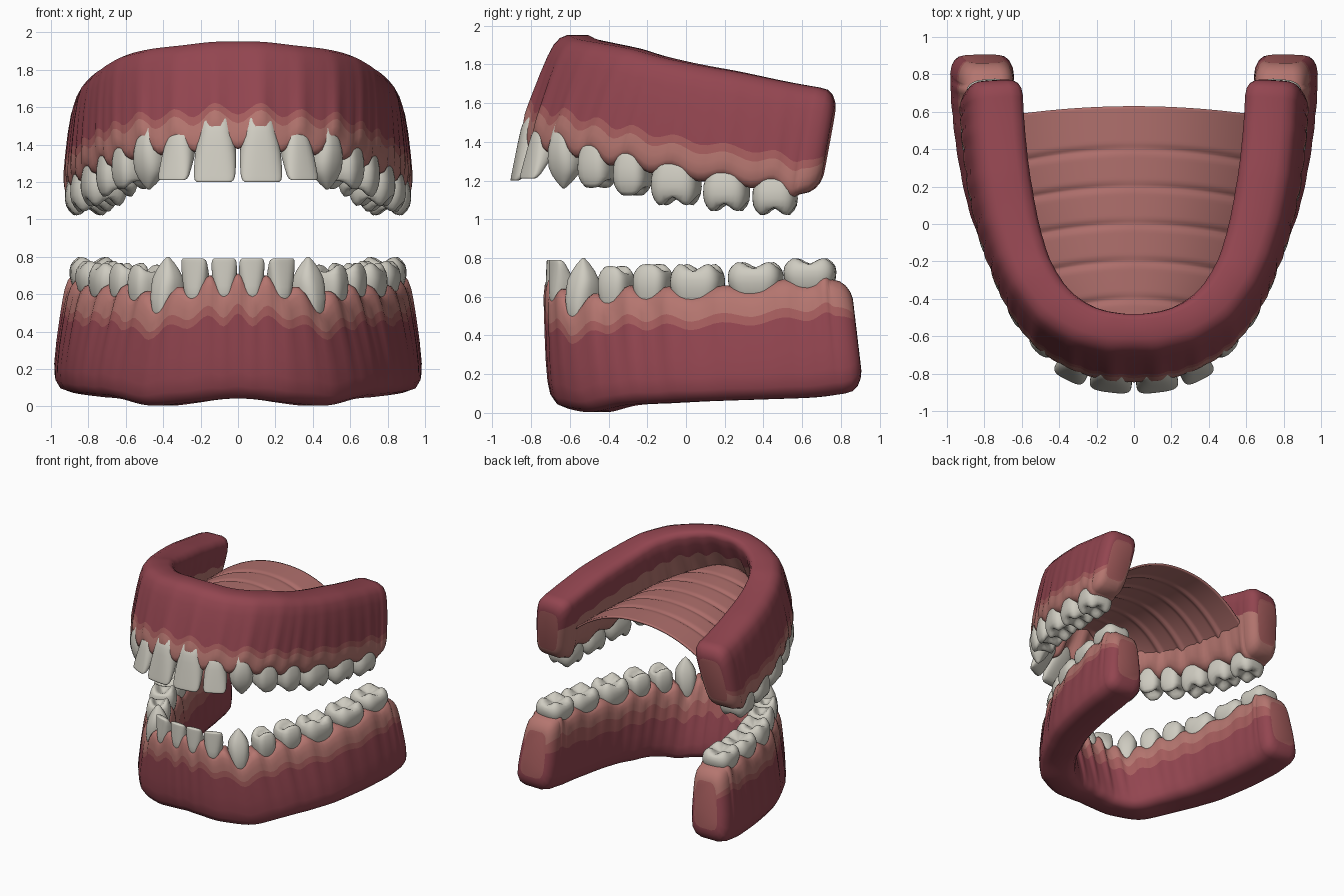
import bpy, math
from mathutils import Vector

if "Cube" in bpy.data.objects:
    bpy.data.objects.remove(bpy.data.objects["Cube"])

def material(name, rgb):
    m = bpy.data.materials.new(name)
    m.diffuse_color = (*rgb, 1)
    m.use_nodes = True
    m.node_tree.nodes["Principled BSDF"].inputs["Base Color"].default_value = m.diffuse_color
    return m

PINK = material("pink_gum", (0.46, 0.18, 0.16))
MID = material("mid_gum", (0.38, 0.11, 0.11))
RED = material("deep_gum", (0.29, 0.06, 0.08))
PALATE = material("palate_pink", (0.43, 0.16, 0.15))
ENAMEL = material("enamel", (0.62, 0.60, 0.53))

def make(name, verts, faces, mats, index=None):
    me = bpy.data.meshes.new(name)
    me.from_pydata(verts, [], faces)
    for m in mats:
        me.materials.append(m)
    for i, p in enumerate(me.polygons):
        p.use_smooth = True
        if index:
            p.material_index = index[i]
    ob = bpy.data.objects.new(name, me)
    bpy.context.collection.objects.link(ob)
    # consistent outward normals
    import bmesh
    bm = bmesh.new()
    bm.from_mesh(me)
    bmesh.ops.recalc_face_normals(bm, faces=bm.faces)
    bm.to_mesh(me)
    bm.free()
    return ob

def loft(rings):
    """Quads between closed rings, with both ends capped."""
    n = len(rings[0])
    verts = [v for r in rings for v in r]
    faces = [(a * n + i, a * n + (i + 1) % n, (a + 1) * n + (i + 1) % n, (a + 1) * n + i)
             for a in range(len(rings) - 1) for i in range(n)]
    last = (len(rings) - 1) * n
    return verts, faces + [tuple(range(n))[::-1], tuple(range(last, last + n))]

# One row per tooth, midline to back: x, y, tip z, neck z, width, depth, kind, gum base x, y, z
# kinds: 0 incisor, 1 canine, 2 premolar, 3 molar; the last row only ends the gum
UPPER = [
    (.115, -.78, 1.20, 1.47, .225, .14, 0, .11, -.555, 1.95),
    (.305, -.725, 1.21, 1.43, .18, .14, 0, .28, -.51, 1.93),
    (.455, -.61, 1.16, 1.42, .18, .18, 1, .43, -.41, 1.91),
    (.565, -.455, 1.16, 1.36, .18, .20, 2, .54, -.26, 1.88),
    (.645, -.275, 1.12, 1.32, .18, .21, 2, .60, -.12, 1.84),
    (.715, -.05, 1.07, 1.265, .25, .23, 3, .65, .06, 1.80),
    (.77, .21, 1.04, 1.22, .235, .24, 3, .69, .28, 1.76),
    (.80, .46, 1.02, 1.19, .23, .24, 3, .715, .52, 1.71),
    (.81, .59, 1.00, 1.13, 0, .24, 3, .725, .69, 1.68)]
LOWER = [
    (.072, -.66, .79, .61, .135, .13, 0, .07, -.565, .04),
    (.222, -.635, .79, .60, .145, .14, 0, .24, -.54, .02),
    (.375, -.53, .80, .52, .16, .18, 1, .42, -.44, .005),
    (.49, -.36, .76, .58, .165, .18, 2, .56, -.28, .04),
    (.58, -.17, .77, .60, .185, .20, 2, .65, -.10, .05),
    (.67, .06, .77, .60, .27, .23, 3, .73, .10, .06),
    (.74, .36, .78, .63, .28, .24, 3, .79, .40, .07),
    (.775, .64, .80, .66, .27, .24, 3, .82, .66, .08),
    (.78, .75, .80, .69, 0, .24, 3, .825, .82, .10)]

def both_sides(rows):
    left = [(-r[0],) + r[1:7] + (-r[7],) + r[8:] for r in reversed(rows)]
    return left + rows

def sample(rows, u):
    """Catmull-Rom interpolation of whole rows."""
    i = min(int(u), len(rows) - 2)
    t = u - i
    g = lambda k: rows[max(0, min(len(rows) - 1, k))]
    return [.5 * (2 * b + (c - a) * t + (2 * a - 5 * b + 4 * c - d) * t * t + (3 * b - a - 3 * c + d) * t ** 3)
            for a, b, c, d in zip(g(i - 1), g(i), g(i + 1), g(i + 2))]

def frame(rows, u):
    a, b = sample(rows, max(0, u - .3)), sample(rows, min(len(rows) - 1, u + .3))
    t = Vector((b[0] - a[0], b[1] - a[1], 0)).normalized()
    return t, Vector((t.y, -t.x, 0))

# Gum section: (height 0 = tooth edge to 1 = base, half width factor)
SIDE = [(0, .6), (.025, .86), (.08, 1), (.16, 1.05), (.24, 1.08), (.32, 1.1), (.42, 1.12),
        (.6, 1.14), (.78, 1.12), (.9, 1.04), (.97, .85), (1, .5)]
SECTION = [(h, n) for h, n in SIDE] + [(h, -n) for h, n in reversed(SIDE)]

def gum(name, table, front_w, back_w, pink_inside):
    rows = both_sides(table)
    end = len(rows) - 1
    rings = []
    steps = 8 * end
    for k in range(steps + 1):
        u = k / 8
        r = sample(rows, u)
        t, n = frame(rows, u)
        back = min(1, abs(u - end / 2) / 6)
        base_w = front_w + (back_w - front_w) * back
        wave = (1 - math.cos(2 * math.pi * u)) / 2      # 0 at a tooth, 1 between teeth
        sgn = 1 if r[2] > r[3] else -1
        edge_z = r[3] + sgn * wave * (.10 - .055 * back)
        ring = []
        for h, f in SECTION:
            c = Vector((r[0], r[1], edge_z)).lerp(Vector((r[7], r[8], r[9])), h)
            half = (r[5] + (base_w - r[5]) * h) / 2
            ripple = .012 * (1 - 2 * wave) * max(0, 1 - h) * min(1, h * 6)
            ring.append(c + n * (half * f + math.copysign(ripple, f)))
        rings.append(ring)
    # rounded arm ends
    def cap(ring, direction):
        c = sum(ring, Vector()) / len(ring)
        return [[c + (v - c) * (1 - .42 * (1 - math.cos(a))) + direction * .1 * math.sin(a) for v in ring]
                for a in map(math.radians, (25, 45, 65, 82))]
    t0, t1 = frame(rows, 0)[0], frame(rows, end)[0]
    rings = cap(rings[0], -t0)[::-1] + rings + cap(rings[-1], t1)
    verts, faces = loft(rings)
    idx = []
    m = len(SECTION)
    for f in range(len(faces)):
        h, s = SECTION[f % m]
        if f >= len(faces) - 2:
            idx.append(1)
        else:
            extra = pink_inside if s < 0 else 0
            idx.append(0 if h < .2 + extra else 1 if h < .32 + extra else 2)
    make(name, verts, faces, [PINK, MID, RED], idx)

# Tooth rings: height (0 neck, 1 tip), width, depth
CROWN = {
    0: [(-.5, .55, .7), (0, .78, 1), (.2, .9, 1), (.45, .98, .85), (.7, 1, .62), (.88, .99, .45), (.96, .93, .35), (1, .82, .22)],
    1: [(-.5, .6, .7), (0, .8, 1), (.2, .95, 1.04), (.42, 1, .95), (.6, .95, .8), (.75, .72, .6), (.88, .42, .36), (.96, .18, .18), (1, .06, .07)],
    2: [(-.5, .7, .7), (0, .86, .94), (.25, .98, 1.02), (.5, 1, 1.03), (.7, .96, .97)]}
CROWN[3] = CROWN[2]

def tooth(name, row, t, n, lean):
    x, y, tip, neck, w, d, kind = row[:7]
    kind = int(kind)
    N = 32
    p = .75 if kind < 2 else .62
    def ring(w_f, d_f, height, shift):
        out = []
        for i in range(N):
            a = 2 * math.pi * i / N
            c, s = math.cos(a), math.sin(a)
            px = math.copysign(abs(c) ** p, c) * w / 2 * w_f
            py = math.copysign(abs(s) ** p, s) * d / 2 * d_f
            z = neck + (tip - neck) * height(a)
            out.append(Vector((x, y, z)) + t * px + n * (py + shift))
        return out
    rings = []
    for h, wf, df in CROWN[kind]:
        shift = lean * h + ((1 - df) * d / 2 * .85 if kind == 0 and h > 0 else 0)
        rings.append(ring(wf, df, lambda a, h=h: h, shift))
    # chewing surface with cusps and grooves
    if kind >= 2:
        for r, low, rise in ((.86, .76, .12), (.72, .77, .22), (.56, .75, .22), (.4, .72, .12), (.22, .68, .04), (.06, .66, 0)):
            cusp = (lambda a: abs(math.sin(2 * a)) ** .8) if kind == 3 else (lambda a: abs(math.sin(a)) ** 1.5)
            rings.append(ring(r, r, lambda a, l=low, q=rise: l + q * cusp(a), 0))
    make(name, *loft(rings), [ENAMEL])

NAMES = ["central_incisor", "lateral_incisor", "canine", "front_premolar", "rear_premolar",
         "front_molar", "middle_molar", "rear_molar"]

def teeth(jaw, table, lean):
    rows = both_sides(table)
    for i in range(1, 17):
        k = i - 9 if i > 8 else 8 - i
        side = "right" if i > 8 else "left"
        t, n = frame(rows, i)
        tooth(f"{jaw}_{NAMES[k]}_{side}", rows[i], t, n, lean * (1 if k < 2 else .5 if k == 2 else 0))

gum("upper_gum", UPPER, .20, .27, .4)
gum("lower_gum", LOWER, .25, .31, .1)
teeth("upper", UPPER, .06)
teeth("lower", LOWER, .0)

# Vaulted palate with cross ridges
NX, NY = 32, 90
verts, faces = [], []
for j in range(NY + 1):
    y = -.62 + 1.25 * j / NY
    w = .67 * math.sqrt(1 - ((.63 - y) / 1.3) ** 3)
    edge = 1.36 + .14 * max(0, -y / .62)
    for i in range(NX + 1):
        s = -1 + 2 * i / NX
        ridge = max(0, math.cos(2 * math.pi * (y + .03 * s * s - .0) / .2)) ** 5
        fade = min(1, max(0, (.55 - y) / .1))
        z = edge + (1.64 - edge) * (1 - abs(s) ** 2.2) - .025 * ridge * fade * (.25 + .75 * abs(s))
        verts.append((s * w, y - .05 * s * s, z))
for j in range(NY):
    for i in range(NX):
        a = j * (NX + 1) + i
        faces.append((a, a + 1, a + NX + 2, a + NX + 1))
palate = make("palate", verts, faces, [PALATE])
mod = palate.modifiers.new("thickness", "SOLIDIFY")
mod.thickness = .015
mod.offset = 0
